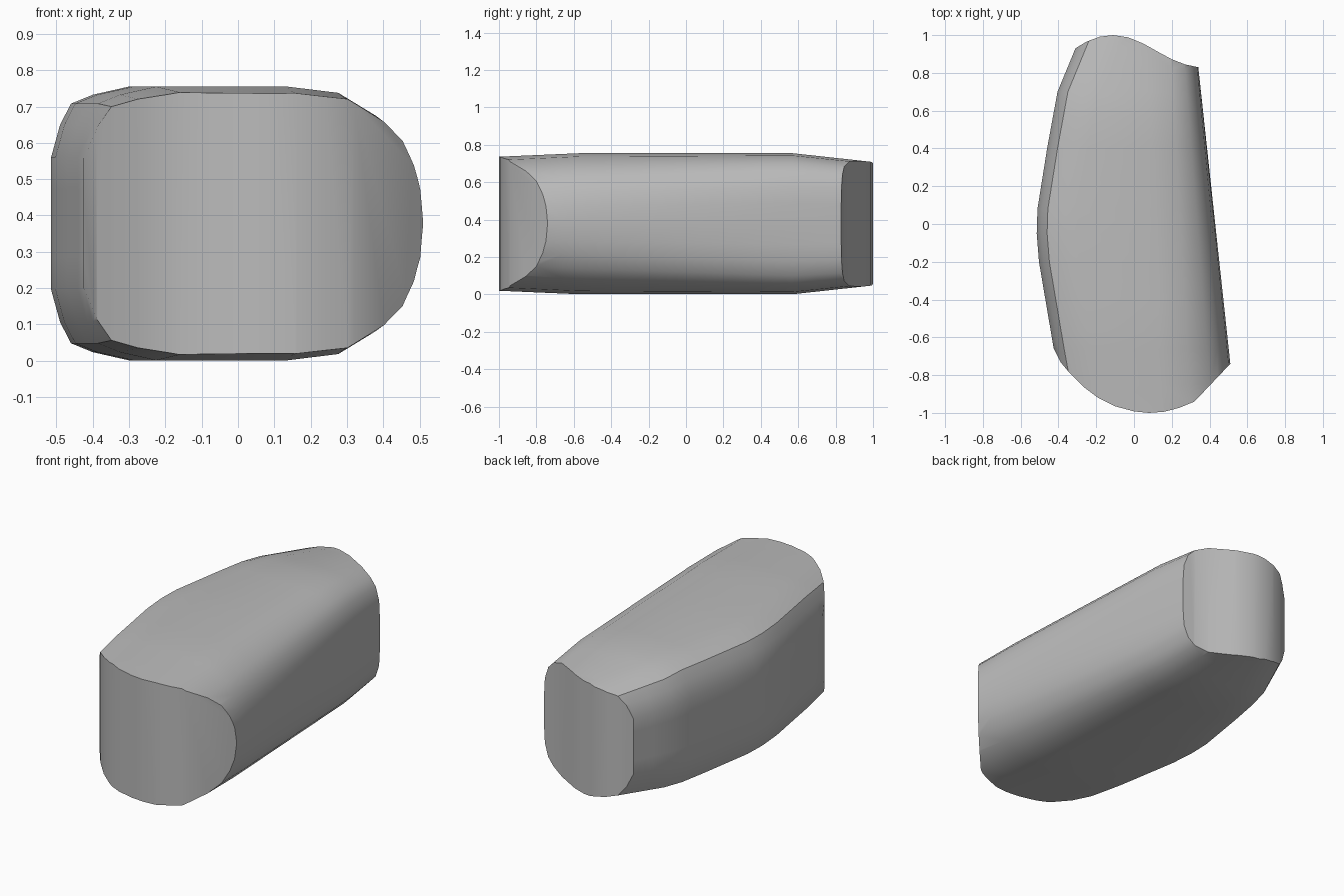
import bpy, bmesh, math

cube = bpy.data.objects.get("Cube")
if cube:
    bpy.data.objects.remove(cube)

MID = 0.378  # height of the horizontal symmetry plane

grey = bpy.data.materials.new("plain_grey")
grey.use_nodes = True
COLOUR = (0.5, 0.5, 0.5, 1)
grey.diffuse_color = COLOUR
grey.node_tree.nodes["Principled BSDF"].inputs["Base Color"].default_value = COLOUR


def lerp(table, v):
    """Piecewise linear lookup."""
    for (a, fa), (b, fb) in zip(table, table[1:]):
        if v <= b:
            break
    return fa + (fb - fa) * (v - a) / (b - a)


def make_object(name, bm):
    bmesh.ops.recalc_face_normals(bm, faces=bm.faces)
    mesh = bpy.data.meshes.new(name)
    bm.to_mesh(mesh)
    bm.free()
    mesh.materials.append(grey)
    obj = bpy.data.objects.new(name, mesh)
    bpy.context.collection.objects.link(obj)
    return obj


# Lengthwise shape: left edge and half height along y
LEFT = [(-1.1, -.345), (-.66, -.425), (-.2, -.503), (-.05, -.515), (.08, -.511),
        (.4, -.46), (.7, -.405), (.93, -.31), (1.1, -.24)]
HALF = [(-1.1, .354), (-.57, .377), (.57, .377), (1.1, .319)]
# Edge rounding: (inset from side, fraction of half height)
LEFT_ROUND = [(0, .25), (0, .48), (.025, .72), (.055, .875), (.115, .94), (.215, 1)]
RIGHT_FRONT = [(0, 0), (.01, .25), (.03, .42), (.065, .61), (.122, .765), (.233, .95), (.38, 1)]
RIGHT_BACK = [(0, 0), (0, .3), (.005, .55), (.03, .76), (.07, .88), (.14, .97), (.26, 1)]


def section(y):
    half = lerp(HALF, y)
    left = lerp(LEFT, y)
    right = .51 - .108 * (y + .74)
    t = min(1, max(0, (y + .9) / 1.75))
    upper = []
    for (fi, fz), (bi, bz) in zip(RIGHT_FRONT, RIGHT_BACK):
        upper.append((right - fi - (bi - fi) * t, half * (fz + (bz - fz) * t)))
    upper += [(left + i, half * f) for i, f in reversed(LEFT_ROUND)]
    lower = [(x, -z) for x, z in reversed(upper) if z > 0]
    return [(x, y, MID + z) for x, z in upper + lower]


# Body lofted through the cross sections
bm = bmesh.new()
stations = [-1.1, -.85, -.66, -.57, -.4, -.2, -.05, .08, .25, .4, .57, .7, .82, .93, 1.1]
rings = [[bm.verts.new(p) for p in section(y)] for y in stations]
for a, b in zip(rings, rings[1:]):
    for i in range(len(a)):
        j = (i + 1) % len(a)
        bm.faces.new((a[i], a[j], b[j], b[i]))
bm.faces.new(rings[0])
bm.faces.new(rings[-1])
body = make_object("body", bm)

# Upright cutter that shapes the curved front and back ends
FRONT = [(-.6, -.36), (-.425, -.66), (-.39, -.73), (-.34, -.79), (-.27, -.86), (-.19, -.92),
         (-.1, -.965), (0, -.992), (.08, -1), (.16, -.994), (.24, -.973), (.32, -.94),
         (.51, -.74), (.7, -.54)]
BACK = [(.7, .74), (.34, .83), (.27, .845), (.2, .872), (.13, .91), (.05, .955), (-.03, .988),
        (-.11, 1), (-.18, .992), (-.25, .966), (-.31, .93), (-.6, .76)]
bm = bmesh.new()
base = bm.faces.new([bm.verts.new((x, y, -.3)) for x, y in FRONT + BACK])
new = bmesh.ops.extrude_face_region(bm, geom=[base])["geom"]
bmesh.ops.translate(bm, verts=[v for v in new if isinstance(v, bmesh.types.BMVert)], vec=(0, 0, 1.4))
cutter = make_object("end_cutter", bm)

trim = body.modifiers.new("trim_ends", "BOOLEAN")
trim.operation = "INTERSECT"
trim.solver = "EXACT"
trim.object = cutter
bpy.ops.object.select_all(action="DESELECT")
body.select_set(True)
bpy.context.view_layer.objects.active = body
bpy.ops.object.modifier_apply(modifier=trim.name)
bpy.data.objects.remove(cutter)
bpy.ops.object.shade_smooth_by_angle(angle=math.radians(32))
